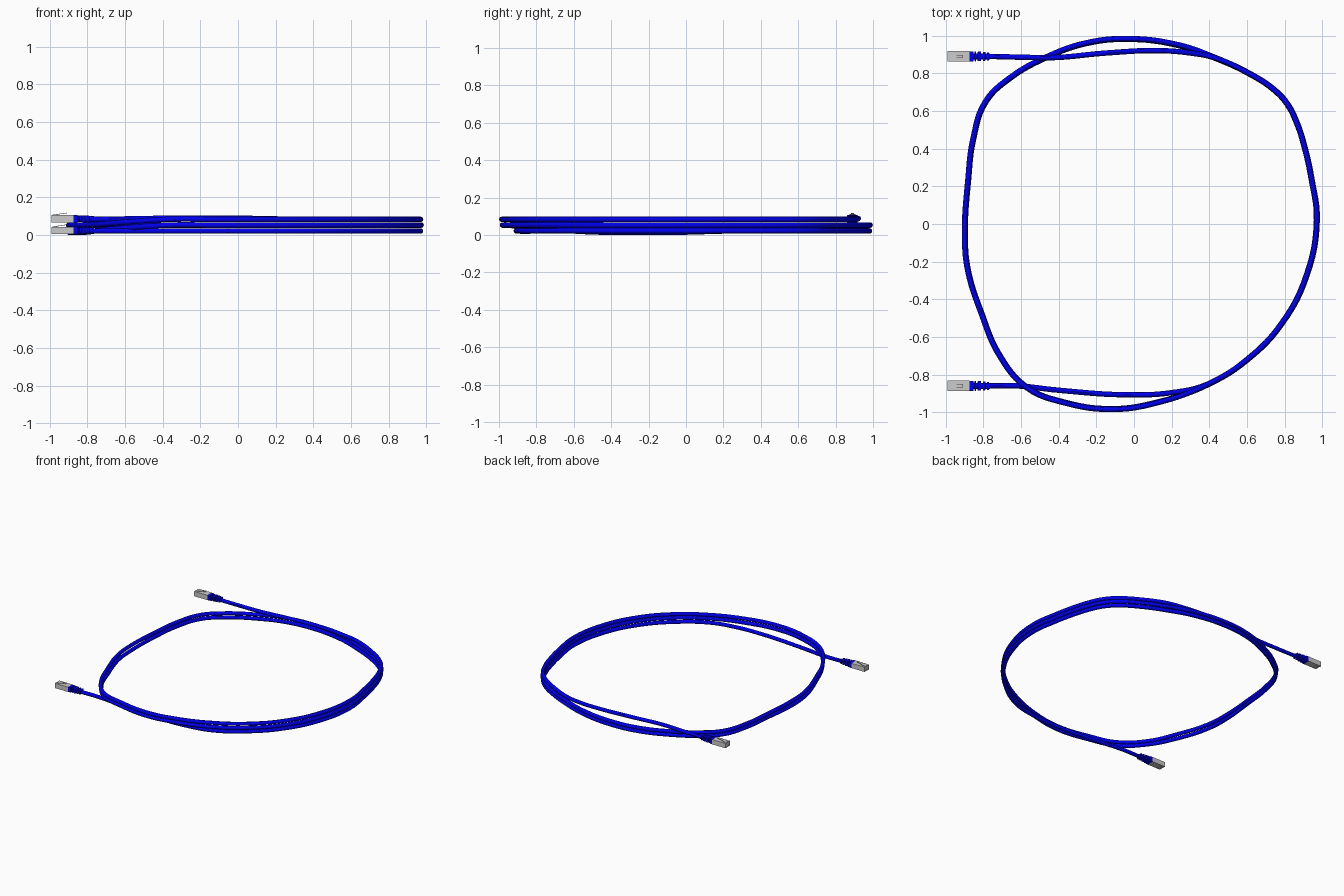
import bpy, bmesh, math
from mathutils import Matrix

if "Cube" in bpy.data.objects:
    bpy.data.objects.remove(bpy.data.objects["Cube"])

blue = bpy.data.materials.new("blue_jacket")
blue.diffuse_color = (0.0, 0.0, 0.85, 1)
blue.use_nodes = True
blue.node_tree.nodes["Principled BSDF"].inputs["Base Color"].default_value = blue.diffuse_color
R = 0.0143                      # cable radius
LEVELS = (0.022, 0.053, 0.084)  # heights of the stacked turns
SPREAD = (0.996, 1.0, 0.997)    # turns do not sit exactly above each other

# ---- cable path: right half, left half (with rise to next level) and two tails
right = [(.39, -.855), (.605, -.72), (.79, -.525), (.92, -.27), (.973, .02), (.945, .24),
         (.905, .42), (.87, .53), (.815, .64), (.745, .715), (.615, .80), (.43, .885)]
left = [(.24, .951, 0), (-.035, .985, 0), (-.26, .961, 0), (-.46, .89, 0), (-.66, .777, 0),
        (-.79, .65, 0), (-.856, .45, 0), (-.882, .24, 0), (-.90, -.06, 0), (-.885, -.24, 0),
        (-.81, -.48, .05), (-.715, -.70, .2), (-.57, -.87, .6), (-.37, -.95, 1),
        (-.11, -.985, 1), (.135, -.947, 1)]
start = [(-.86, -.86), (-.77, -.86), (-.62, -.86), (-.4, -.883), (-.05, -.907), (.2, -.896)]
end = [(.3, .908, 0), (.12, .921, .004), (-.15, .908, .006), (-.42, .884, .005),
       (-.6, .886, .002), (-.77, .890, 0), (-.86, .890, 0)]

path = [(x, y, LEVELS[0]) for x, y in start]
for turn in range(3):
    z, s = LEVELS[turn], SPREAD[turn]
    path += [(x * s, y * s, z) for x, y in right]
    if turn < 2:
        rise = LEVELS[turn + 1] - z
        for x, y, t in left:
            sag = 0.0075 if turn == 0 and x < -.8 and -.5 < y < 0 else 0
            path.append((x * s, y * s, z + t * rise - sag))
path += [(x, y, LEVELS[2] + dz) for x, y, dz in end]

cu = bpy.data.curves.new("cable", 'CURVE')
cu.dimensions = '3D'
cu.bevel_depth = R
cu.bevel_resolution = 4
cu.resolution_u = 6
cu.use_fill_caps = True
sp = cu.splines.new('BEZIER')
sp.bezier_points.add(len(path) - 1)
for bp, p in zip(sp.bezier_points, path):
    bp.co = p
    bp.handle_left_type = bp.handle_right_type = 'AUTO'
cable = bpy.data.objects.new("cable", cu)
bpy.context.collection.objects.link(cable)
cu.materials.append(blue)
bpy.context.view_layer.objects.active = cable
cable.select_set(True)
bpy.ops.object.convert(target='MESH')
bpy.ops.object.shade_smooth_by_angle()


def finish(name, bm, mat=None, bevel=0):
    me = bpy.data.meshes.new(name)
    bmesh.ops.recalc_face_normals(bm, faces=bm.faces)
    bm.to_mesh(me)
    bm.free()
    ob = bpy.data.objects.new(name, me)
    bpy.context.collection.objects.link(ob)
    if mat:
        me.materials.append(mat)
    if bevel:
        m = ob.modifiers.new("bevel", 'BEVEL')
        m.width, m.segments = bevel, 2
    return ob


def add_box(bm, x0, x1, y, z, w, h):
    mat = Matrix.Translation(((x0 + x1) / 2, y, z)) @ Matrix.Diagonal((x1 - x0, w, h, 1))
    bmesh.ops.create_cube(bm, size=1, matrix=mat)


def add_strip(bm, profile, y, w):
    # extrude a side (x, z) outline across y
    f = bm.faces.new([bm.verts.new((x, y - w / 2, z)) for x, z in profile])
    ext = bmesh.ops.extrude_face_region(bm, geom=[f])["geom"]
    bmesh.ops.translate(bm, vec=(0, w, 0), verts=[v for v in ext if isinstance(v, bmesh.types.BMVert)])


def plug(prefix, y, z):
    # shielded body with contact slots cut in the underside of the tip
    bm = bmesh.new()
    add_box(bm, -.99, -.873, y, z, .056, .038)
    body = finish(prefix + "_plug_body", bm)
    bm = bmesh.new()
    for i in range(8):
        add_box(bm, -1.0, -.955, y + (i - 3.5) * .0058, z - .017, .0032, .016)
    cutter = finish(prefix + "_slot_cutter", bm)
    cutter.hide_render = True
    cutter.hide_set(True)
    m = body.modifiers.new("slots", 'BOOLEAN')
    m.operation, m.object = 'DIFFERENCE', cutter

    # springy latch: wide at the tip, narrow and raised towards the cable
    bm = bmesh.new()
    t = z + .019
    add_strip(bm, [(-.985, t - .002), (-.985, t + .002), (-.95, t + .007),
                   (-.95, t + .004), (-.97, t - .002)], y, .030)
    add_strip(bm, [(-.951, t + .004), (-.951, t + .007), (-.908, t + .013), (-.908, t + .010)], y, .018)
    finish(prefix + "_latch", bm)

    # moulded boot: collar, tapered core and strain relief ribs
    bm = bmesh.new()
    add_box(bm, -.875, -.852, y, z, .054, .040)
    finish(prefix + "_boot_collar", bm, blue, .002)
    bm = bmesh.new()
    bmesh.ops.create_cone(bm, cap_ends=True, segments=16, radius1=.017, radius2=.0152, depth=.09,
                          matrix=Matrix.Translation((-.81, y, z)) @ Matrix.Rotation(math.pi / 2, 4, 'Y'))
    finish(prefix + "_boot_core", bm, blue)
    bm = bmesh.new()
    for x0, x1, w in ((-.846, -.838, .052), (-.830, -.812, .050), (-.803, -.790, .047), (-.781, -.770, .044)):
        add_box(bm, x0, x1, y, z, w, w * .70)
    finish(prefix + "_boot_ribs", bm, blue, .001)


plug("lower", -.86, .025)
plug("upper", .890, .087)
